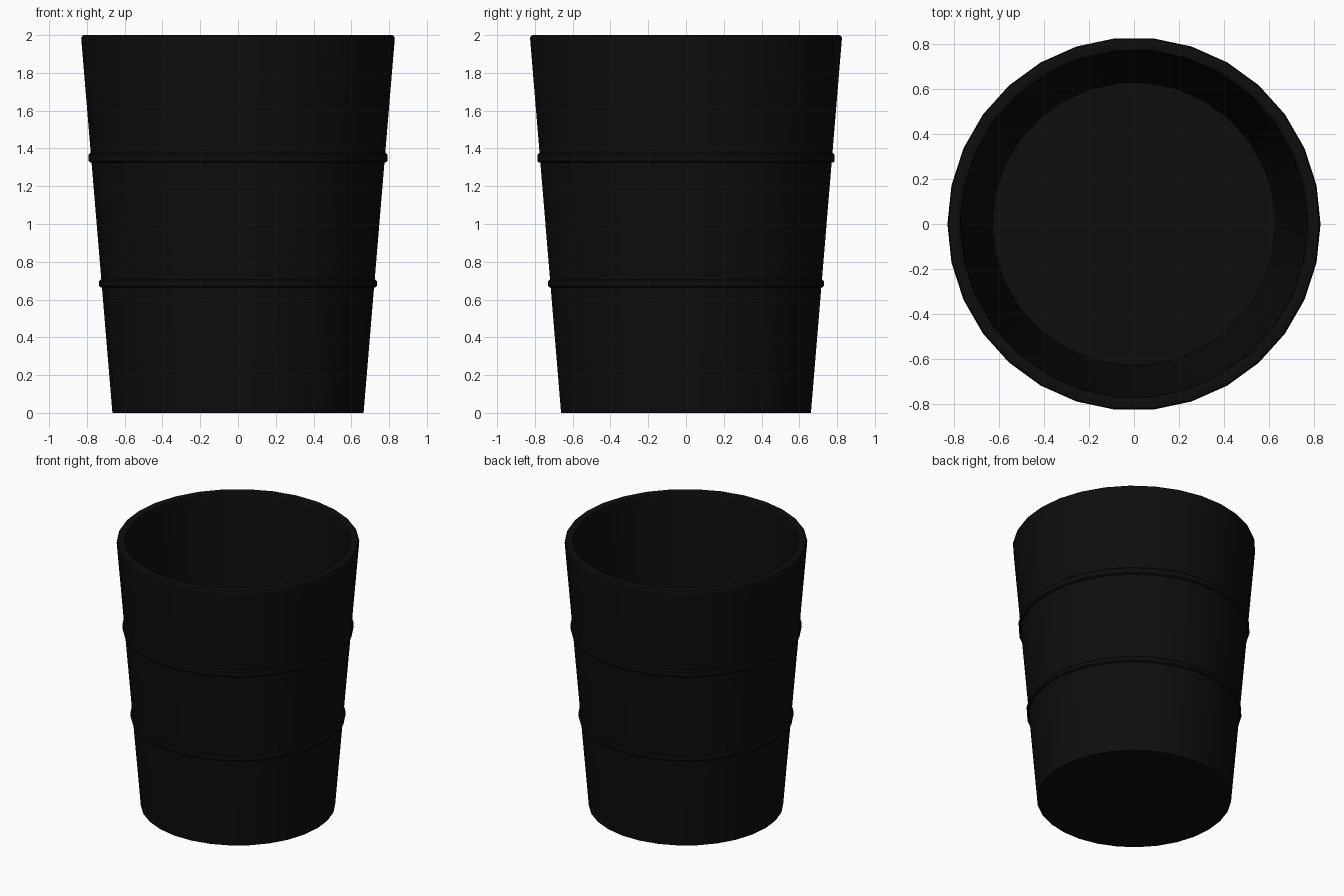
import bpy
import bmesh
from math import cos, sin, tau, radians

SIDES = 30
BOTTOM_R, SLOPE = 0.665, 0.0825

cube = bpy.data.objects.get("Cube")
if cube:
    bpy.data.objects.remove(cube, do_unlink=True)

black = bpy.data.materials.new("black plastic")
black.use_nodes = True
colour = (0.004, 0.004, 0.004, 1)
black.diffuse_color = colour
black.node_tree.nodes["Principled BSDF"].inputs["Base Color"].default_value = colour


def lathe(name, profile, closed=False):
    """Spin (radius, height) points round z; open profiles get end caps."""
    bm = bmesh.new()
    rings = [[bm.verts.new((r * cos(tau * i / SIDES), r * sin(tau * i / SIDES), z))
              for i in range(SIDES)] for r, z in profile]
    pairs = list(zip(rings, rings[1:]))
    if closed:
        pairs.append((rings[-1], rings[0]))
    else:
        bm.faces.new(rings[0])
        bm.faces.new(rings[-1])
    for a, b in pairs:
        for i in range(SIDES):
            j = (i + 1) % SIDES
            bm.faces.new((a[i], a[j], b[j], b[i]))
    bmesh.ops.recalc_face_normals(bm, faces=bm.faces)
    mesh = bpy.data.meshes.new(name)
    bm.to_mesh(mesh)
    bm.free()
    mesh.materials.append(black)
    obj = bpy.data.objects.new(name, mesh)
    bpy.context.collection.objects.link(obj)
    bpy.ops.object.select_all(action='DESELECT')
    obj.select_set(True)
    bpy.context.view_layer.objects.active = obj
    bpy.ops.object.shade_smooth_by_angle(angle=radians(30))
    return obj


# Tapered bin: underside, outer wall, rounded rim, inner wall, floor
lathe("bin_body", [
    (BOTTOM_R, 0), (0.829, 1.97), (0.83, 1.985), (0.825, 1.996), (0.815, 2),
    (0.785, 2), (0.775, 1.996), (0.77, 1.985), (0.77, 1.97), (0.63, 0.04),
])

# Raised bands round the wall, with chamfered edges
for name, z, h in (("lower_band", 0.685, 0.02), ("upper_band", 1.35, 0.025)):
    r = BOTTOM_R + SLOPE * z
    out, c = r + 0.014, 0.008
    lathe(name, [(r - 0.02, z - h), (out - c, z - h), (out, z - h + c),
                 (out, z + h - c), (out - c, z + h), (r - 0.02, z + h)], closed=True)
